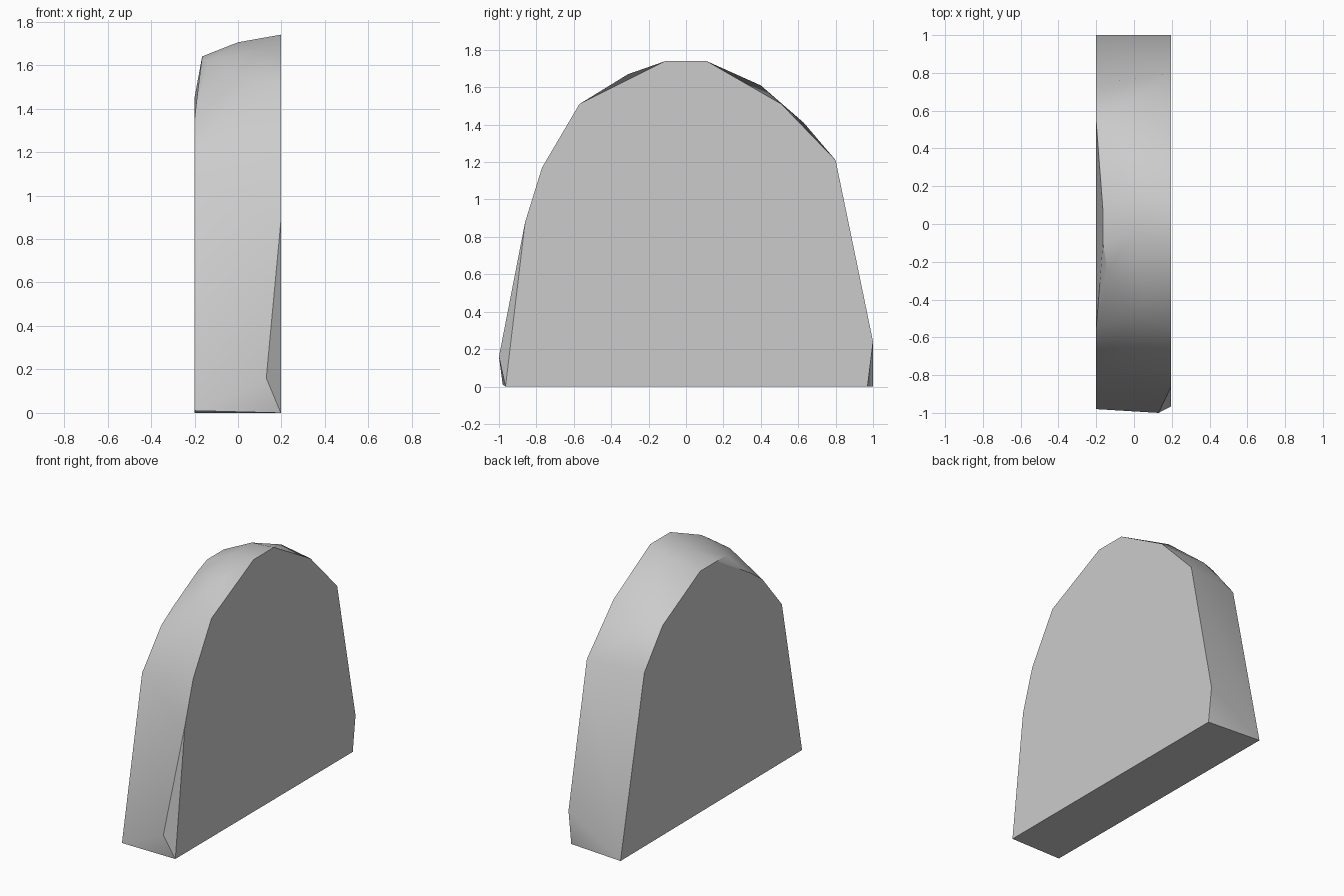
import bpy, bmesh, math

cube = bpy.data.objects.get("Cube")
if cube:
    bpy.data.objects.remove(cube, do_unlink=True)

stone = bpy.data.materials.new("stone_grey")
stone.use_nodes = True
grey = (0.6, 0.6, 0.6, 1)
stone.diffuse_color = grey
stone.node_tree.nodes["Principled BSDF"].inputs["Base Color"].default_value = grey

# Outline of the flat left face (y, z)
left_face = [(-.965, 0), (-.86, .88), (-.77, 1.17), (-.57, 1.51), (-.11, 1.74),
             (.11, 1.74), (.51, 1.51), (.8, 1.21), (1, .24), (.97, 0)]
# Outline of the flat right face (y, z)
right_face = [(-.98, .01), (-.76, 1.1), (-.55, 1.35), (.54, 1.45), (.74, 1.2), (1, 0)]
# Worn points on the rim (x, y, z)
rim = [(.13, -1, .16), (-.19, -.43, 1.44), (-.14, -.24, 1.62), (-.165, -.1, 1.64),
       (-.165, .08, 1.64), (0, .15, 1.705), (0, -.05, 1.705), (.1, -.31, 1.67),
       (0, -.48, 1.54), (.05, .4, 1.61), (-.05, .63, 1.41)]

# Stone slab wrapped around the points
bm = bmesh.new()
for p in [(.197, y, z) for y, z in left_face] + [(-.2, y, z) for y, z in right_face] + rim:
    bm.verts.new(p)
bmesh.ops.convex_hull(bm, input=bm.verts)
bmesh.ops.dissolve_limit(bm, angle_limit=math.radians(.5), verts=bm.verts, edges=bm.edges)
bmesh.ops.recalc_face_normals(bm, faces=bm.faces)

# Smooth rim, crisp borders around the flat sides
for f in bm.faces:
    f.smooth = True
for e in bm.edges:
    sides = [abs(f.normal.x) > .95 for f in e.link_faces]
    e.smooth = sides[0] == sides[1] and e.calc_face_angle(0) < math.radians(38)

mesh = bpy.data.meshes.new("stone_slab")
bm.to_mesh(mesh)
bm.free()
mesh.materials.append(stone)
bpy.context.collection.objects.link(bpy.data.objects.new("stone_slab", mesh))
